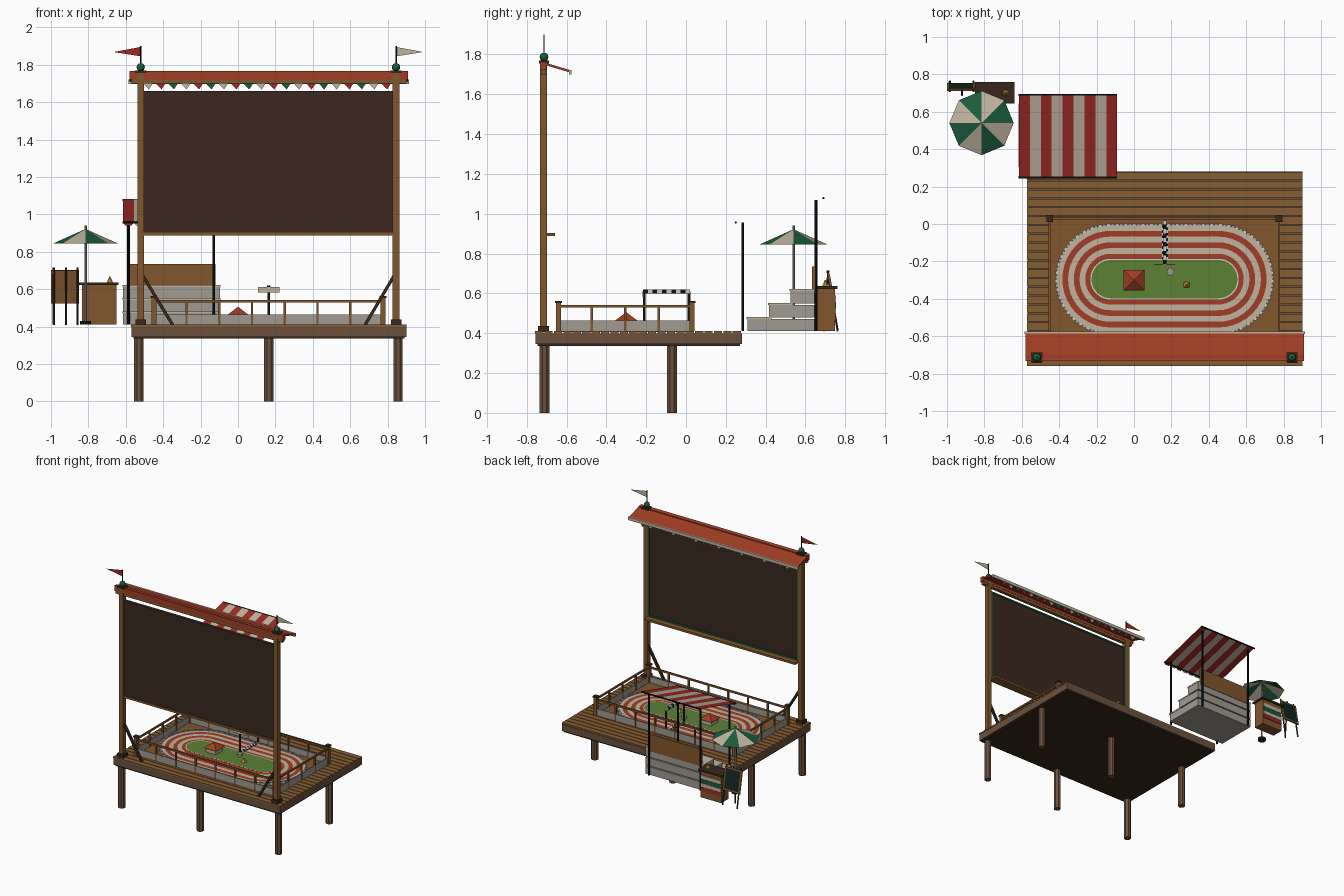
import bpy, bmesh, math
from mathutils import Vector, Matrix

if "Cube" in bpy.data.objects:
    bpy.data.objects.remove(bpy.data.objects["Cube"])

mats = {}
COL = dict(wood=(.50, .34, .19), plank=(.52, .37, .21), dark=(.23, .17, .13), screen=(.24, .17, .14),
           beam=(.42, .32, .25), red=(.62, .25, .16), stripe=(.62, .18, .16), cream=(.75, .70, .62),
           green=(.13, .36, .24), grass=(.36, .50, .22), grey=(.62, .60, .56), black=(.08, .09, .09),
           white=(.8, .8, .78), gold=(.80, .60, .25), slate=(.10, .16, .14))


def mat(key):
    if key not in mats:
        mats[key] = bpy.data.materials.new(key)
        mats[key].diffuse_color = (*[c ** 2.2 for c in COL[key]], 1)
    return mats[key]


def add(name, bm, *keys):
    bm.normal_update()
    me = bpy.data.meshes.new(name)
    bm.to_mesh(me)
    bm.free()
    for k in keys:
        me.materials.append(mat(k))
    ob = bpy.data.objects.new(name, me)
    bpy.context.collection.objects.link(ob)
    return ob


def boxes(name, key, *dims):
    """Each dim is x0,x1,y0,y1,z0,z1."""
    bm = bmesh.new()
    for a, b, c, d, e, f in dims:
        m = Matrix.Translation(((a + b) / 2, (c + d) / 2, (e + f) / 2)) @ Matrix.Diagonal((b - a, d - c, f - e, 1))
        bmesh.ops.create_cube(bm, size=1, matrix=m)
    return add(name, bm, key)


def rods(name, key, r, n, *pairs, r2=None):
    """Straight rods (or cones) between point pairs."""
    bm = bmesh.new()
    for p, q in pairs:
        p, q = Vector(p), Vector(q)
        d = q - p
        m = Matrix.Translation((p + q) / 2) @ d.to_track_quat('Z', 'Y').to_matrix().to_4x4() \
            @ Matrix.Rotation(math.pi / n, 4, 'Z')
        bmesh.ops.create_cone(bm, cap_ends=True, segments=n, radius1=r, radius2=r if r2 is None else r2,
                              depth=d.length, matrix=m)
    return add(name, bm, key)


def polys(name, keys, faces):
    """faces: (points, material index)."""
    bm = bmesh.new()
    for pts, i in faces:
        bm.faces.new([bm.verts.new(p) for p in pts]).material_index = i
    return add(name, bm, *keys)


# deck on six legs
boxes("deck_frame", "beam", (-.57, .9, -.755, .28, .345, .398))
boxes("deck_underside", "dark", (-.56, .89, -.745, .27, .335, .345))
P = 1.04 / 22
boxes("deck_planks", "plank", *[(-.572, .902, -.758 + i * P, -.758 + (i + 1) * P - .006, .398, .41) for i in range(22)])
rods("deck_legs", "beam", .027, 8, *[((x, y, 0), (x, y, .34)) for x in (-.53, .165, .855) for y in (-.71, -.07)])

# screen structure
PX = (-.52, .845)
boxes("screen_posts", "wood", *[(x - .018, x + .018, -.733, -.697, .41, 1.755) for x in PX])
boxes("post_bases", "dark", *[(x - .028, x + .028, -.743, -.687, .41, .437) for x in PX])
rods("post_braces", "dark", .012, 4, ((PX[0], -.71, .69), (-.35, -.71, .41)), ((PX[1], -.71, .69), (.68, -.71, .41)))
boxes("screen_panel", "screen", (-.503, .828, -.722, -.704, .9, 1.66))
boxes("screen_trim", "green", (-.503, .828, -.704, -.698, .905, .917), (-.503, .828, -.704, -.698, 1.648, 1.66),
      (-.503, -.491, -.704, -.698, .905, 1.66), (.816, .828, -.704, -.698, .905, 1.66))
boxes("screen_ledge", "wood", (-.503, .828, -.73, -.657, .888, .904))

# canopy roof with edge strip and bunting
boxes("canopy_beam", "wood", (-.57, .9, -.728, -.702, 1.70, 1.722))
boxes("canopy_fascia", "red", (-.58, .91, -.732, -.7, 1.722, 1.762))
bm = bmesh.new()
prof = [(-.732, 1.766), (-.585, 1.722), (-.585, 1.71), (-.732, 1.754)]
f = bm.faces.new([bm.verts.new((-.58, y, z)) for y, z in prof])
g = bmesh.ops.extrude_face_region(bm, geom=[f])['geom']
bmesh.ops.translate(bm, vec=(1.49, 0, 0), verts=[v for v in g if isinstance(v, bmesh.types.BMVert)])
bmesh.ops.recalc_face_normals(bm, faces=bm.faces)
add("canopy_roof", bm, "red")
boxes("canopy_edge", "cream", (-.585, .915, -.587, -.575, 1.698, 1.722))
W = 1.34 / 20
polys("bunting", ("cream", "stripe", "green"),
      [([(-.51 + i * W, -.59, 1.703), (-.51 + (i + .5) * W, -.59, 1.668), (-.51 + (i + 1) * W - .01, -.59, 1.703)], i % 3)
       for i in range(20)])

# finials and pennants
bm = bmesh.new()
for x in PX:
    bmesh.ops.create_uvsphere(bm, u_segments=12, v_segments=8, radius=.022, matrix=Matrix.Translation((x, -.713, 1.787)))
fin = add("finials", bm, "green")
fin.data.shade_smooth()
boxes("finial_plates", "dark", *[(x - .03, x + .03, -.738, -.688, 1.755, 1.769) for x in PX])
rods("flag_poles", "black", .004, 6, *[((x, -.713, 1.79), (x, -.713, 1.9)) for x in PX])
polys("pennants", ("stripe", "cream"), [([(x, -.713, 1.895), (x + s * .145, -.713, 1.868), (x, -.713, 1.845)], i)
                                      for i, (x, s) in enumerate(((PX[0], -1), (PX[1], 1)))])

# fence around the track
X0, X1, Y0, Y1 = -.45, .775, -.64, .03
boxes("track_board", "wood", (X0, X1, Y0, Y1, .405, .416))
boxes("fence_posts", "wood", *[(x - .013, x + .013, y - .013, y + .013, .41, .553) for x in (X0, X1) for y in (Y0, Y1)])
boxes("fence_caps", "dark", *[(x - .018, x + .018, y - .018, y + .018, .553, .563) for x in (X0, X1) for y in (Y0, Y1)])


def loop(t, z0, z1):
    return [(X0, X1, Y0 - t, Y0 + t, z0, z1), (X0, X1, Y1 - t, Y1 + t, z0, z1),
            (X0 - t, X0 + t, Y0, Y1, z0, z1), (X1 - t, X1 + t, Y0, Y1, z0, z1)]


boxes("fence_rails", "wood", *loop(.006, .53, .543))
boxes("fence_kickboards", "grey", *loop(.004, .41, .465))
mid = [(X0 + i * (X1 - X0) / 7, y) for i in range(1, 7) for y in (Y0, Y1)]
mid += [(x, Y0 + i * (Y1 - Y0) / 4) for i in range(1, 4) for x in (X0, X1)]
boxes("fence_balusters", "wood", *[(x - .006, x + .006, y - .006, y + .006, .41, .535) for x, y in mid])

# oval track
CX, CY, HALF = .163, -.295, .288


def oval(r, z, n=20):
    return [(CX + s * HALF + r * math.cos(a), CY + r * math.sin(a), z)
            for s, a0 in ((1, -math.pi / 2), (-1, math.pi / 2)) for a in [a0 + math.pi * i / n for i in range(n + 1)]]


def band(a, b, i):
    n = len(a)
    return [([a[k], a[(k + 1) % n], b[(k + 1) % n], b[k]], i) for k in range(n)]


fs = band(oval(.289, .412), oval(.289, .428), 0)
for k in range(6):
    fs += band(oval(.289 - k * .0307, .428), oval(.289 - (k + 1) * .0307, .428), k % 2)
polys("track_lanes", ("cream", "red"), fs)
polys("infield_grass", ("grass",), [(oval(.106, .43), 0)])
polys("infield_edge", ("white",), band(oval(.109, .431), oval(.102, .431), 0))
bm = bmesh.new()
ring = [Vector(p) for p in oval(.292, .424)]
k = 0
for p, q in zip(ring, ring[1:] + ring[:1]):
    d = q - p
    n = max(1, round(d.length / .023))
    for j in range(n):
        m = Matrix.Translation(p + d * (j + .5) / n) @ Matrix.Rotation(math.atan2(d.y, d.x), 4, 'Z') \
            @ Matrix.Diagonal((d.length / n * .85, .012, .024, 1))
        g = bmesh.ops.create_cube(bm, size=1, matrix=m)['verts']
        for face in {fc for v in g for fc in v.link_faces}:
            face.material_index = k % 2
        k += 1
add("track_kerb", bm, "grey", "white")

# finish line and gantry
sq = .2 / 14
for key, par in (("black", 0), ("white", 1)):
    boxes("finish_line_" + key, key, *[(.149 + c * .016, .165 + c * .016, -.19 + r * sq, -.19 + (r + 1) * sq, .426, .432)
                                       for c in (0, 1) for r in range(13) if (r + c) % 2 == par])
    boxes("gantry_bar_" + key, key, *[(.156, .174, -.215 + r * .0235, -.1915 + r * .0235, .6, .62)
                                      for r in range(10) if r % 2 == par])
rods("gantry_posts", "dark", .007, 8, *[((.165, y, .41), (.165, y, .61)) for y in (-.21, .015)])
boxes("gantry_sign", "cream", (.107, .223, -.219, -.213, .582, .612))

# infield hut, cone and drum
boxes("hut_walls", "cream", (-.043, .043, -.343, -.257, .43, .466))
bm = bmesh.new()
bmesh.ops.create_cone(bm, cap_ends=True, segments=4, radius1=.078, radius2=0, depth=.042,
                      matrix=Matrix.Translation((0, -.3, .485)) @ Matrix.Rotation(math.pi / 4, 4, 'Z'))
add("hut_roof", bm, "red")
rods("infield_cone", "gold", .022, 4, ((.28, -.325, .43), (.28, -.325, .465)), r2=0)
rods("infield_drum", "grey", .02, 12, ((.195, -.255, .43), (.195, -.255, .45)))

# grandstand
boxes("stand_steps", "grey", *[(-.615, -.095, .31 + i * .107, .645, .41 + i * .07, .472 + i * .07) for i in range(3)])
boxes("stand_treads", "cream", *[(-.617, -.093, .305 + i * .107, y1, .472 + i * .07, .482 + i * .07)
                                 for i, y1 in enumerate((.43, .537, .645))])
boxes("stand_back", "wood", (-.59, -.12, .632, .648, .6, .735))
SX = (-.585, -.13)
rods("stand_poles", "black", .008, 8, *[((x, .285, .41), (x, .285, .955)) for x in SX],
     *[((x, .652, .41), (x, .652, 1.07)) for x in SX])
rods("awning_bars", "black", .006, 6, ((-.617, .25, .957), (-.09, .25, .957)), ((-.617, .69, 1.078), (-.09, .69, 1.078)))
S = .525 / 9
fs = []
for i in range(9):
    a, b = -.615 + i * S, -.615 + (i + 1) * S
    fs.append(([(a, .25, .96), (b, .25, .96), (b, .693, 1.083), (a, .693, 1.083)], i % 2))
    fs.append(([(a, .25, .96), (a + S * .2, .25, .94), (b - S * .2, .25, .94), (b, .25, .96)], i % 2))
polys("awning_stripes", ("stripe", "cream"), fs)

# parasol
UX, UY = -.815, .54
rim = [(UX + .172 * math.cos(i * math.pi / 4), UY + .172 * math.sin(i * math.pi / 4), .845) for i in range(8)]
polys("parasol_canopy", ("green", "cream"), [([rim[i], rim[(i + 1) % 8], (UX, UY, .922)], i % 2) for i in range(8)])
rods("parasol_pole", "grey", .007, 8, ((UX, UY, .41), (UX, UY, .94)))
rods("parasol_base", "black", .03, 12, ((UX, UY, .41), (UX, UY, .43)))

# snack counter
boxes("counter_body", "wood", (-.835, -.65, .655, .748, .41, .622))
boxes("counter_top", "dark", (-.85, -.638, .643, .76, .622, .636))
for i, key in enumerate(("cream", "green", "cream", "stripe")):
    boxes(f"counter_stripe_{i + 1}", key, (-.83, -.655, .747, .753, .56 - i * .032, .59 - i * .032))
rods("counter_cone", "gold", .018, 8, ((-.685, .70, .636), (-.685, .70, .668)), r2=.003)

# easel board
polys("easel_face", ("slate",), [([(-.988, .753, .54), (-.862, .753, .54), (-.862, .724, .69), (-.988, .724, .69)], 0)])
bm = bmesh.new()
bmesh.ops.create_cube(bm, size=1, matrix=Matrix.Translation((-.925, .733, .613))
                      @ Matrix.Rotation(.19, 4, 'X') @ Matrix.Diagonal((.152, .01, .178, 1)))
add("easel_board", bm, "wood")
rods("easel_legs", "dark", .006, 6, *[((x, .762, .41), (x, .71, .715)) for x in (-.985, -.858)],
     ((-.92, .69, .41), (-.92, .715, .715)))

for m in bpy.data.materials:
    if m.users and not m.is_grease_pencil:
        m.use_nodes = True
        m.node_tree.nodes["Principled BSDF"].inputs["Base Color"].default_value = m.diffuse_color
